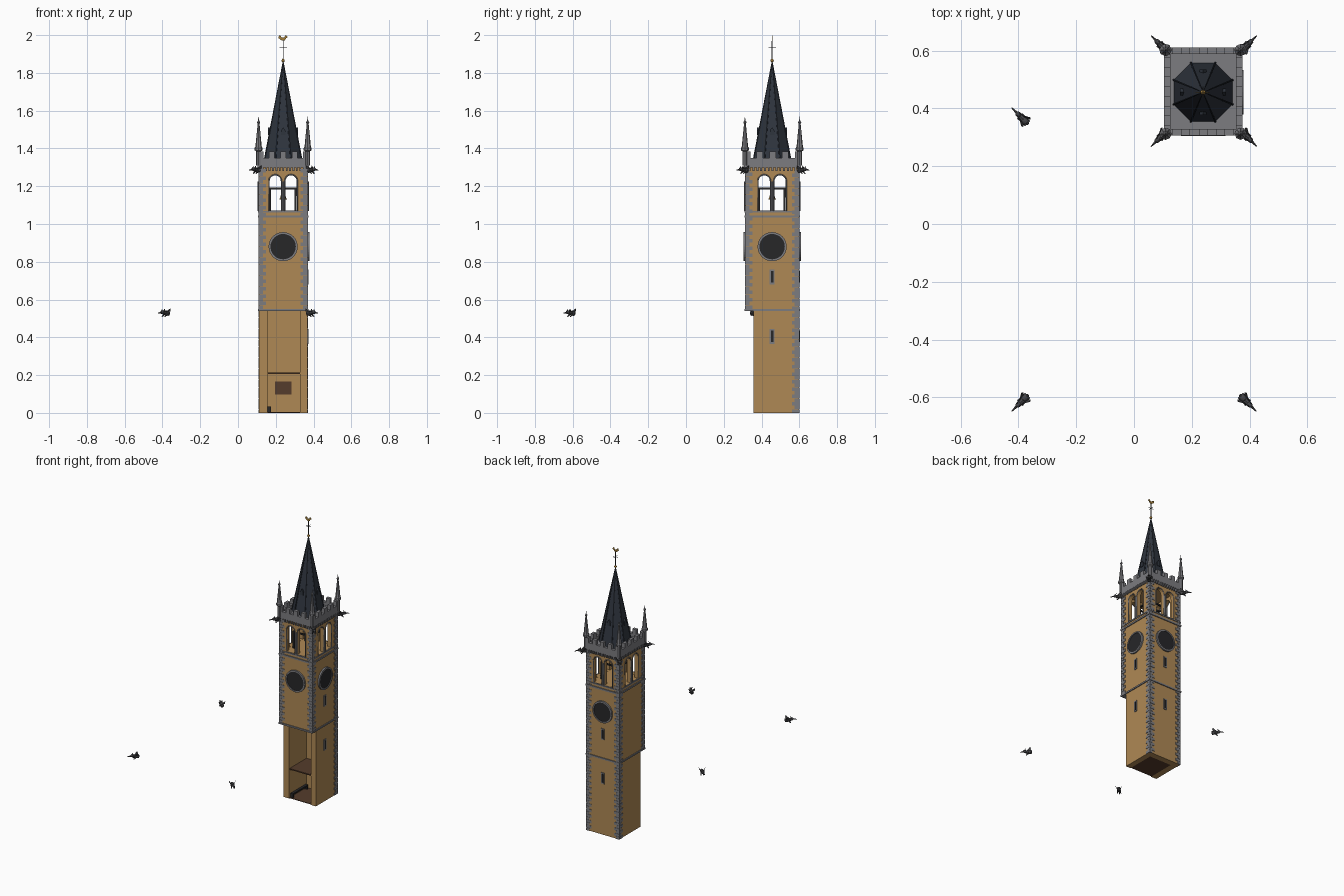
import bpy, bmesh
from math import sin, cos, pi, radians
from mathutils import Vector, Matrix

if "Cube" in bpy.data.objects:
    bpy.data.objects.remove(bpy.data.objects["Cube"])

CX, CY = 0.239, 0.456
X0, X1, Y0, Y1 = 0.111, 0.367, 0.315, 0.597      # shaft walls
LY0 = 0.357                                      # recessed lower front

def mat(name, r, g, b):
    m = bpy.data.materials.new(name)
    m.diffuse_color = (r, g, b, 1)
    m.use_nodes = True
    m.node_tree.nodes["Principled BSDF"].inputs["Base Color"].default_value = m.diffuse_color
    return m

OCHRE = mat("ochre_wall", .43, .25, .09)
STONE = mat("grey_stone", .2, .2, .215)
DARK = mat("dark_face", .02, .02, .022)
SLATE = mat("slate", .028, .035, .048)
WOOD = mat("brown_wood", .09, .045, .025)
GOLD = mat("gilt", .35, .2, .04)
IRON = mat("dark_stone", .06, .06, .065)

# ---- helpers
def finish(bm, name, m, smooth=False):
    bmesh.ops.recalc_face_normals(bm, faces=bm.faces)
    me = bpy.data.meshes.new(name)
    bm.to_mesh(me)
    bm.free()
    o = bpy.data.objects.new(name, me)
    bpy.context.collection.objects.link(o)
    me.materials.append(m)
    if smooth:
        for p in me.polygons:
            p.use_smooth = True
    return o

def box(bm, x0, x1, y0, y1, z0, z1):
    M = Matrix.Translation(((x0+x1)/2, (y0+y1)/2, (z0+z1)/2)) @ Matrix.Diagonal((x1-x0, y1-y0, z1-z0, 1))
    bmesh.ops.create_cube(bm, size=1, matrix=M)

def boxes(name, m, *bs):
    bm = bmesh.new()
    for b in bs:
        box(bm, *b)
    return finish(bm, name, m)

def rod(bm, p, q, r1, r2, seg=8):
    p, q = Vector(p), Vector(q)
    d = q - p
    M = Matrix.Translation((p+q)/2) @ d.to_track_quat('Z', 'Y').to_matrix().to_4x4()
    bmesh.ops.create_cone(bm, cap_ends=True, segments=seg, radius1=r1, radius2=r2, depth=d.length, matrix=M)

def ball(bm, c, r, s=(1, 1, 1), rot=Matrix()):
    M = Matrix.Translation(c) @ rot @ Matrix.Diagonal((*s, 1))
    bmesh.ops.create_uvsphere(bm, u_segments=10, v_segments=6, radius=r, matrix=M)

def prism(bm, pts, vec):
    f = bm.faces.new([bm.verts.new(p) for p in pts])
    g = bmesh.ops.extrude_face_region(bm, geom=[f])
    bmesh.ops.translate(bm, vec=vec, verts=[v for v in g['geom'] if isinstance(v, bmesh.types.BMVert)])

def lathe(bm, prof, c, seg=8):
    vs = [bm.verts.new((c[0]+r, c[1], z)) for r, z in prof]
    es = [bm.edges.new(e) for e in zip(vs, vs[1:])]
    bmesh.ops.spin(bm, geom=vs+es, cent=(c[0], c[1], 0), axis=(0, 0, 1), angle=2*pi, steps=seg)
    bmesh.ops.remove_doubles(bm, verts=bm.verts, dist=1e-5)

def lancet(c):
    hw, z0, zs = 0.033, 1.07, 1.228
    return [(c-hw, z0), (c+hw, z0)] + [(c+hw*cos(a*pi/10), zs+hw*sin(a*pi/10)) for a in range(11)]

def cut(o, bm):
    c = finish(bm, "cutter", DARK)
    md = o.modifiers.new("cut", 'BOOLEAN')
    md.operation, md.object, md.solver = 'DIFFERENCE', c, 'EXACT'
    bpy.context.view_layer.objects.active = o
    bpy.ops.object.modifier_apply(modifier="cut")
    bpy.data.objects.remove(c)

# ---- upper shaft with hollow belfry and paired round-headed openings
shaft = boxes("upper_shaft", OCHRE, (X0, X1, Y0, Y1, .545, 1.305))
bm = bmesh.new()
box(bm, X0+.03, X1-.03, Y0+.03, Y1-.03, 1.069, 1.28)
cut(shaft, bm)
frames = []
for off in (-.042, .042):
    bm = bmesh.new()
    prism(bm, [(x, Y0-.05, z) for x, z in lancet(CX+off)], (0, .4, 0))
    cut(shaft, bm)
    bm = bmesh.new()
    prism(bm, [(X0-.05, y, z) for y, z in lancet(CY+off)], (.4, 0, 0))
    cut(shaft, bm)
    frames += [[(x, y, z) for x, z in lancet(CX+off)] for y in (Y0, Y1)]
    frames += [[(x, y, z) for y, z in lancet(CY+off)] for x in (X0, X1)]

# stone surrounds of the openings, and mullions
cu = bpy.data.curves.new("opening_surrounds", 'CURVE')
cu.dimensions, cu.bevel_depth, cu.bevel_resolution = '3D', .0035, 0
for pts in frames:
    s = cu.splines.new('POLY')
    s.points.add(len(pts)-1)
    s.use_cyclic_u = True
    for p, co in zip(s.points, pts):
        p.co = (*co, 1)
cu.materials.append(STONE)
bpy.context.collection.objects.link(bpy.data.objects.new("opening_surrounds", cu))
bm = bmesh.new()
for p in ((CX, Y0), (CX, Y1), (X0, CY), (X1, CY)):
    rod(bm, (*p, 1.07), (*p, 1.225), .008, .008)
finish(bm, "mullions", STONE, False)

# ---- lower shaft, open at the front, with floors and fittings
boxes("lower_shaft", OCHRE, (X0, .155, LY0, Y1, 0, .545), (.329, X1, LY0, Y1, 0, .545),
      (.155, .329, .555, Y1, 0, .545))
boxes("floors", WOOD, (.155, .329, LY0+.005, .555, 0, .004), (.155, .329, LY0+.005, .555, .205, .213))
boxes("bench", DARK, (.157, .176, .37, .54, .024, .034), (.157, .176, .37, .38, .004, .024),
      (.157, .176, .53, .54, .004, .024))
boxes("wall_panel", WOOD, (.197, .283, .551, .556, .098, .166))

# ---- string courses
def band(p, z0, z1, y0=Y0):
    return (X0-p, X1+p, y0-p, Y1+p, z0, z1)
boxes("lower_string", STONE, band(.006, .54, .551))
bm = bmesh.new()
for z0, z1, p in ((1.034, 1.046, .006), (1.06, 1.068, .004)):
    box(bm, X0-p, X1+p, Y0-p, Y0+.02, z0, z1)
    box(bm, X0-p, X1+p, Y1-.02, Y1+p, z0, z1)
    box(bm, X0-p, X0+.02, Y0+.02, Y1-.02, z0, z1)
    box(bm, X1-.02, X1+p, Y0+.02, Y1-.02, z0, z1)
finish(bm, "upper_strings", STONE)

# ---- alternating corner quoins (full height at the back)
bm = bmesh.new()
for sx in (0, 1):
    for sy in (0, 1):
        z, k = (0 if sy else .551), 0
        while z < 1.275:
            a, b = (.037, .022) if k % 2 else (.022, .037)
            xs = (X1-a, X1+.003) if sx else (X0-.003, X0+a)
            ys = (Y1-b, Y1+.003) if sy else (Y0-.003, Y0+b)
            box(bm, *xs, *ys, z, z+.0185)
            z, k = z+.0195, k+1
finish(bm, "quoins", STONE)

# ---- clock faces on front, right and back; slit windows on right and back
ring, disc, fr, sl = (bmesh.new() for _ in range(4))
for (px, py), d in (((CX, Y0), (0, -1)), ((X1, CY), (1, 0)), ((CX, Y1), (0, 1))):
    d = Vector((*d, 0))
    p = Vector((px, py, .88))
    rod(disc, p-d*.002, p+d*.007, .067, .067, 32)
    side = d.cross(Vector((0, 0, 1)))
    sect = [(.067, -.002), (.067, .011), (.077, .011), (.077, -.002)]
    vs = [ring.verts.new(p + side*r + d*h) for r, h in sect]
    es = [ring.edges.new((vs[i], vs[(i+1) % 4])) for i in range(4)]
    bmesh.ops.spin(ring, geom=vs+es, cent=p, axis=d, angle=2*pi, steps=32)
    if d.y < 0:
        continue
    for zc in (.72, .405):
        for b, hw, hh, pr in ((fr, .013, .039, .005), (sl, .006, .03, .007)):
            e = abs(d.x)*pr + abs(side.x)*hw, abs(d.y)*pr + abs(side.y)*hw
            box(b, px-e[0], px+e[0], py-e[1], py+e[1], zc-hh, zc+hh)
bmesh.ops.remove_doubles(ring, verts=ring.verts, dist=1e-5)
finish(ring, "clock_rings", STONE)
finish(disc, "clock_faces", DARK)
finish(fr, "slit_frames", STONE)
finish(sl, "slit_windows", DARK)

# ---- corbels, cornice, deck and battlemented parapet
PX0, PX1, PY0, PY1 = X0-.007, X1+.008, Y0-.008, Y1+.013
T = .022
bm = bmesh.new()
box(bm, PX0, PX1, PY0, PY1, 1.3, 1.326)
for lo, hi, along_x in ((PX0, PX1, True), (PY0, PY1, False)):
    w = hi-lo
    for e in ((PY0, PY1) if along_x else (PX0, PX1)):
        inner = e+T if e in (PY0, PX0) else e-T
        a, b = sorted((e, inner))
        parts = [(lo, hi, 1.326, 1.35)]
        parts += [(lo+w*i/9, lo+w*(i+1)/9, 1.35, 1.383) for i in (0, 2, 4, 6, 8)]
        parts += [(lo+w*(i+.25)/15, lo+w*(i+.75)/15, 1.28, 1.3) for i in range(15)]
        for u, v, z0, z1 in parts:
            box(bm, *((u, v, a, b) if along_x else (a, b, u, v)), z0, z1)
finish(bm, "parapet", STONE)

# ---- corner pinnacles
bm = bmesh.new()
prof = [(0, 1.31), (.013, 1.31), (.013, 1.385), (.021, 1.39), (.021, 1.403), (.017, 1.408),
        (.005, 1.53), (.009, 1.538), (.003, 1.548), (0, 1.572)]
for x in (.109, .369):
    for y in (.312, .602):
        lathe(bm, prof, (x, y))
finish(bm, "pinnacles", STONE)

# ---- octagonal spire with hip ribs and lucarnes
R, ZB, ZA = .111, 1.32, 1.862
bm = bmesh.new()
bmesh.ops.create_cone(bm, cap_ends=True, segments=8, radius1=R, radius2=.001, depth=ZA-ZB,
    matrix=Matrix.Translation((CX, CY, (ZA+ZB)/2)) @ Matrix.Rotation(pi/8, 4, 'Z'))
finish(bm, "spire", SLATE)
bm = bmesh.new()
luc = bmesh.new()
for i in range(8):
    a = pi/8 + i*pi/4
    rod(bm, (CX+R*cos(a), CY+R*sin(a), ZB), (CX, CY, ZA), .004, .002, 6)
    if i % 2 == 0:
        a = i*pi/4
        n, s, o = Vector((cos(a), sin(a), 0)), Vector((-sin(a), cos(a), 0)), Vector((CX, CY, 1.47))
        up = Vector((0, 0, 1))
        prism(luc, [o+n*.079+s*u+up*v for u, v in ((-.012, 0), (.012, 0), (.012, .025), (0, .042), (-.012, .025))], -n*.025)
finish(bm, "spire_ribs", SLATE)
finish(luc, "lucarnes", SLATE)

# ---- weathervane
bm = bmesh.new()
rod(bm, (CX, CY, 1.855), (CX, CY, 1.975), .0025, .002, 6)
for d in ((.02, 0), (0, .02)):
    rod(bm, (CX-d[0], CY-d[1], 1.935), (CX+d[0], CY+d[1], 1.935), .0015, .0015, 6)
finish(bm, "vane_rod", IRON)
bm = bmesh.new()
ball(bm, (CX, CY, 1.865), .009)
cock = [(-.022, 1.998), (-.026, 1.985), (-.015, 1.977), (-.006, 1.97), (.008, 1.972), (.016, 1.984),
        (.024, 1.988), (.017, 1.999), (.01, 1.997), (.006, 1.987), (-.008, 1.986), (-.012, 1.996)]
prism(bm, [(CX+x, CY-.0015, z) for x, z in cock], (0, .003, 0))
finish(bm, "weathercock", GOLD)

# ---- bell and its frame
xs, ys = (.17, .304), (.388, .522)
bs = [(x-.005, x+.005, y-.005, y+.005, 1.069, 1.186) for x in xs for y in ys]
bs += [(x-.005, x+.005, .383, .527, 1.182, 1.192) for x in xs]
bs += [(.165, .309, y-.005, y+.005, 1.182, 1.192) for y in (*ys, CY)]
boxes("bell_frame", DARK, *bs)
bm = bmesh.new()
lathe(bm, [(0, 1.18), (.009, 1.178), (.012, 1.155), (.015, 1.14), (.02, 1.13), (0, 1.132)], (CX, CY), 16)
finish(bm, "bell", GOLD, True)

# ---- gargoyles: body, head, snout, ears, wings and paws pointing diagonally outwards
def gargoyle(name, tx, ty, z, sx, sy):
    bm = bmesh.new()
    rod(bm, (0, 0, -.004), (.04, 0, 0), .013, .009)
    ball(bm, (.012, 0, -.002), .014, (1.2, .9, 1))
    ball(bm, (.045, 0, .003), .0105, (1.1, .9, 1))
    rod(bm, (.05, 0, .002), (.077, 0, -.002), .006, .002, 6)
    for s in (-1, 1):
        rod(bm, (.043, s*.006, .008), (.037, s*.01, .021), .0035, .0003, 5)
        prism(bm, [(.03, s*.008, .004), (.008, s*.02, .022), (.003, s*.017, .008), (.01, s*.01, .002)], (0, s*.002, .001))
        rod(bm, (.02, s*.008, -.006), (.036, s*.011, -.02), .005, .003, 6)
    a = Vector((sx, sy, 0)).normalized()
    M = Matrix.Translation((tx-a.x*.077, ty-a.y*.077, z)) @ a.to_track_quat('X', 'Z').to_matrix().to_4x4()
    bm.transform(M)
    finish(bm, name, IRON)

for sx, x in ((-1, .059), (1, .425)):
    for sy, y in ((-1, .268), (1, .652)):
        gargoyle("corner_gargoyle", x, y, 1.287, sx, sy)
for sx, sy, x, y in ((-1, 1, -.423, .402), (-1, -1, -.423, -.648), (1, -1, .423, -.648)):
    gargoyle("detached_gargoyle", x, y, .53, sx, sy)
